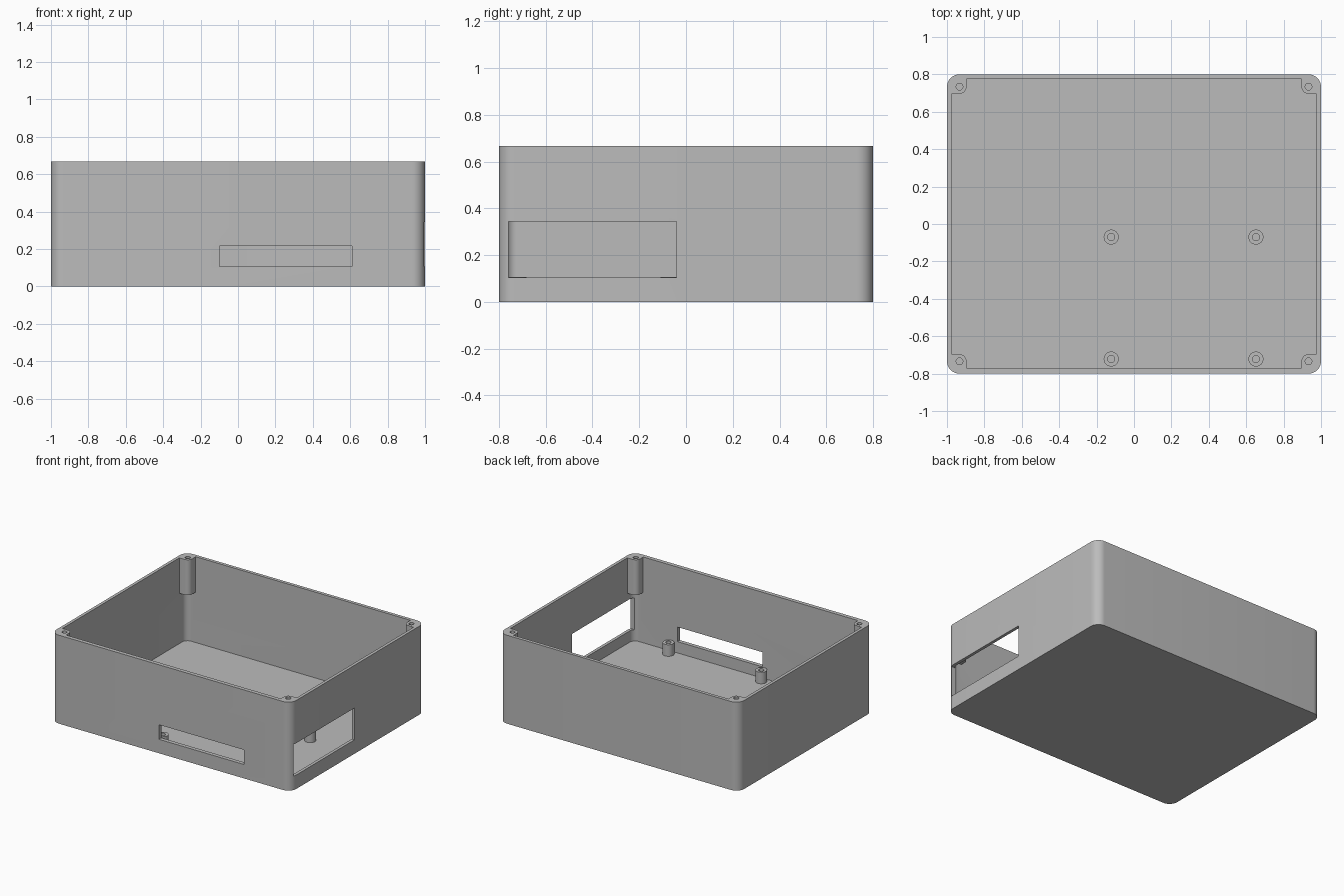
import bpy
import bmesh
from math import radians, sin, cos

cube = bpy.data.objects.get("Cube")
if cube:
    bpy.data.objects.remove(cube, do_unlink=True)

grey = bpy.data.materials.new("plain grey")
grey.use_nodes = True
COLOUR = (0.5, 0.5, 0.5, 1)
grey.diffuse_color = COLOUR
grey.node_tree.nodes["Principled BSDF"].inputs["Base Color"].default_value = COLOUR


def prism(name, x, y, z, radius=0.0, steps=10):
    """Upright block over the x, y, z ranges, with rounded vertical corners."""
    corners = ((x[1] - radius, y[1] - radius), (x[0] + radius, y[1] - radius),
               (x[0] + radius, y[0] + radius), (x[1] - radius, y[0] + radius))
    points = []
    for i, (cx, cy) in enumerate(corners):
        for k in range(steps + 1 if radius else 1):
            a = radians(90 * (i + k / steps))
            points.append((cx + radius * cos(a), cy + radius * sin(a), z[0]))
    bm = bmesh.new()
    face = bm.faces.new([bm.verts.new(p) for p in points])
    top = bmesh.ops.extrude_face_region(bm, geom=[face])["geom"]
    bmesh.ops.translate(bm, vec=(0, 0, z[1] - z[0]),
                        verts=[v for v in top if isinstance(v, bmesh.types.BMVert)])
    bmesh.ops.remove_doubles(bm, verts=bm.verts, dist=1e-5)
    bmesh.ops.recalc_face_normals(bm, faces=bm.faces)
    mesh = bpy.data.meshes.new(name)
    bm.to_mesh(mesh)
    bm.free()
    mesh.materials.append(grey)
    obj = bpy.data.objects.new(name, mesh)
    bpy.context.collection.objects.link(obj)
    return obj


def cylinder(name, x, y, z, radius):
    return prism(name, (x - radius, x + radius), (y - radius, y + radius), z, radius, 8)


def cut(target, cutter):
    """Subtract the cutter from the target, then discard it."""
    mod = target.modifiers.new("cut", "BOOLEAN")
    mod.operation, mod.solver, mod.object = "DIFFERENCE", "EXACT", cutter
    bpy.context.view_layer.objects.active = target
    bpy.ops.object.modifier_apply(modifier=mod.name)
    bpy.data.objects.remove(cutter, do_unlink=True)


HEIGHT, FLOOR, POST_BASE = 0.667, 0.02, 0.4
STANDOFF_TOP = 0.107

# Outer shell and its cavity, which leaves a hanging screw post in each corner
case = prism("case_body", (-1, 1), (-0.8, 0.8), (0, HEIGHT), 0.067)
cavity = prism("cavity", (-0.977, 0.977), (-0.77, 0.775), (FLOOR, 0.8), 0.044)
corners = [(sx, sy) for sx in (-1, 1) for sy in (-1, 1)]
for sx, sy in corners:
    cut(cavity, prism("post_space", sorted((sx * 0.896, sx * 1.2)),
                      sorted((sy * 0.696, sy * 1.0)), (POST_BASE, 0.9), 0.037))
cut(case, cavity)

# Screw holes in the corner posts
for sx, sy in corners:
    cut(case, cylinder("screw_hole", sx * 0.933, sy * 0.734, (0.45, 0.8), 0.018))

# Openings in the front and side walls
cut(case, prism("front_slot", (-0.1, 0.61), (-0.9, -0.74), (0.105, 0.215)))
cut(case, prism("side_window", (0.94, 1.1), (-0.76, -0.04), (0.105, 0.345)))

# Board standoffs on the floor
parts = [case]
for x in (-0.122, 0.652):
    for y in (-0.07, -0.722):
        standoff = cylinder("board_standoff", x, y, (FLOOR - 0.005, STANDOFF_TOP), 0.04)
        cut(standoff, cylinder("standoff_hole", x, y, (0, 0.2), 0.019))
        parts.append(standoff)

# Smooth the rounded walls and keep the edges sharp
bpy.ops.object.select_all(action="DESELECT")
for obj in parts:
    obj.select_set(True)
bpy.context.view_layer.objects.active = case
bpy.ops.object.shade_smooth_by_angle(angle=radians(30))
